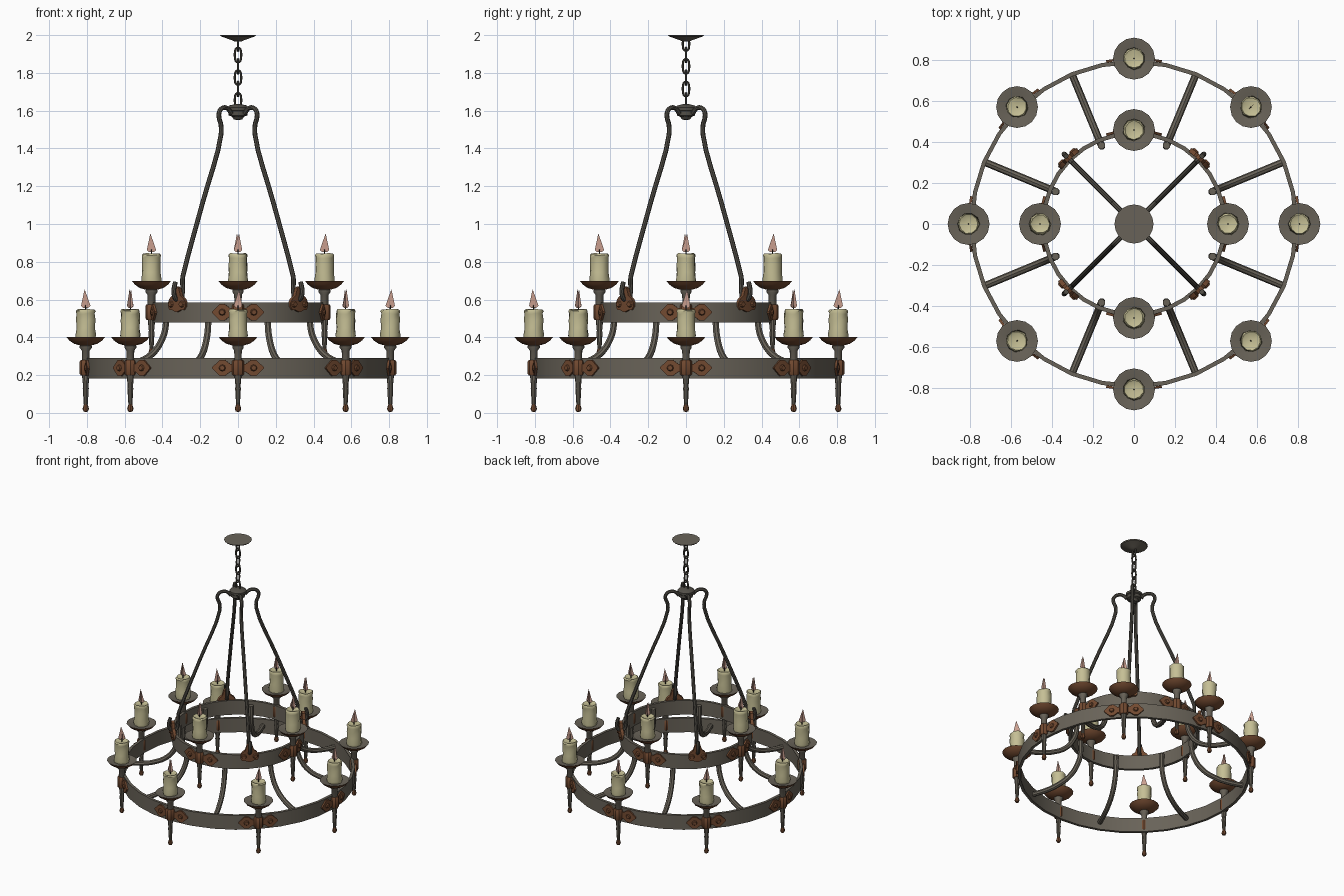
import bpy, bmesh, math, random
from math import pi, cos, sin

if "Cube" in bpy.data.objects:
    bpy.data.objects.remove(bpy.data.objects["Cube"])

random.seed(4)


def material(name, rgb):
    m = bpy.data.materials.new(name)
    m.diffuse_color = (*rgb, 1)
    m.use_nodes = True
    m.node_tree.nodes["Principled BSDF"].inputs["Base Color"].default_value = m.diffuse_color
    return m


IRON = material("weathered iron", (0.140, 0.124, 0.098))
DARK = material("dark iron", (0.085, 0.078, 0.064))
RUST = material("rusty brown", (0.170, 0.068, 0.030))
WAX = material("candle wax", (0.56, 0.52, 0.30))
FLAME = material("pale flame", (0.58, 0.34, 0.27))
WICK = material("burnt wick", (0.02, 0.017, 0.014))


def place(mesh, name, angles=(0,), dz=0, smooth=35):
    """One object per angle, turned about the z axis (parts are made on +x)."""
    for i, a in enumerate(angles):
        ob = bpy.data.objects.new(name if len(angles) == 1 else f"{name}_{i + 1}", mesh)
        bpy.context.collection.objects.link(ob)
        ob.location.z = dz
        ob.rotation_euler.z = a
        if i == 0 and smooth:
            bpy.ops.object.select_all(action='DESELECT')
            ob.select_set(True)
            bpy.context.view_layer.objects.active = ob
            bpy.ops.object.shade_smooth_by_angle(angle=math.radians(smooth))


def finish(bm, name, mats):
    bmesh.ops.recalc_face_normals(bm, faces=bm.faces)
    me = bpy.data.meshes.new(name)
    bm.to_mesh(me)
    bm.free()
    for m in mats:
        me.materials.append(m)
    return me


def lathe(name, profile, n, mats, x=0, closed=False, jitter=0, rule=None):
    """Spin (radius, z) points about a vertical axis at (x, 0)."""
    bm = bmesh.new()
    rows = []
    for r, z in profile:
        if r < 1e-5:
            rows.append([bm.verts.new((x, 0, z))] * n)
            continue
        row = []
        for k in range(n):
            rr = r * (1 + random.uniform(-jitter, jitter))
            a = 2 * pi * k / n
            row.append(bm.verts.new((x + rr * cos(a), rr * sin(a), z + random.uniform(-jitter, jitter) * 0.06)))
        rows.append(row)
    pairs = list(zip(rows, rows[1:])) + ([(rows[-1], rows[0])] if closed else [])
    for a, b in pairs:
        for k in range(n):
            j = (k + 1) % n
            vs = list(dict.fromkeys((a[k], a[j], b[j], b[k])))
            if len(vs) > 2:
                bm.faces.new(vs)
    bmesh.ops.recalc_face_normals(bm, faces=bm.faces)
    if rule:
        for f in bm.faces:
            f.material_index = rule(f)
    return finish(bm, name, mats)


def tube(name, pts, radius, mat, cyclic=False, res=4):
    """Round bar along a smooth path."""
    cu = bpy.data.curves.new(name, 'CURVE')
    cu.dimensions = '3D'
    cu.bevel_depth = radius
    cu.bevel_resolution = 2
    cu.use_fill_caps = True
    cu.resolution_u = res
    sp = cu.splines.new('BEZIER')
    sp.bezier_points.add(len(pts) - 1)
    for bp, p in zip(sp.bezier_points, pts):
        bp.co = p
        bp.handle_left_type = bp.handle_right_type = 'AUTO'
    sp.use_cyclic_u = cyclic
    ob = bpy.data.objects.new(name + "_path", cu)
    bpy.context.collection.objects.link(ob)
    bpy.context.view_layer.update()
    me = bpy.data.meshes.new_from_object(ob.evaluated_get(bpy.context.evaluated_depsgraph_get()))
    bpy.data.objects.remove(ob)
    me.materials.clear()
    me.materials.append(mat)
    return me


def strap(name, columns, radius, thick, z, rivets):
    """Curved plate hugging a ring: columns are (arc position, low, high), plus rivets."""
    bm = bmesh.new()
    rows = []
    for s, lo, hi in columns:
        a = s / radius
        rows.append([bm.verts.new((r * cos(a), r * sin(a), z + h))
                     for r, h in ((radius, lo), (radius + thick, lo), (radius + thick, hi), (radius, hi))])
    for a, b in zip(rows, rows[1:]):
        for k in range(4):
            bm.faces.new((a[k], a[(k + 1) % 4], b[(k + 1) % 4], b[k]))
    bm.faces.new(rows[0])
    bm.faces.new(rows[-1])
    for s, h in rivets:
        a, top = s / radius, None
        rings = []
        for rr, d in ((0.018, thick), (0.013, thick + 0.009)):
            ring = []
            for k in range(8):
                t = a + rr * cos(k * pi / 4) / radius
                ring.append(bm.verts.new(((radius + d) * cos(t), (radius + d) * sin(t), z + h + rr * sin(k * pi / 4))))
            rings.append(ring)
        for k in range(8):
            bm.faces.new((rings[0][k], rings[0][(k + 1) % 8], rings[1][(k + 1) % 8], rings[1][k]))
        bm.faces.new(rings[1])
    return finish(bm, name, [RUST])


EIGHT = [k * pi / 4 for k in range(8)]
FOUR = [k * pi / 2 for k in range(4)]
DIAG = [a + pi / 4 for a in FOUR]

# Two hoops, each with candle holders
for tier, R, dz, angles in (("outer", 0.80, 0.0, EIGHT), ("inner", 0.452, 0.295, FOUR)):
    x = R + 0.006
    place(lathe(tier + "_ring", [(R, 0.183), (R, 0.29), (R - 0.02, 0.29), (R - 0.02, 0.183)], 32, [IRON],
                closed=True), tier + "_ring", dz=dz)
    # pointed straps with rivets, and sleeve around the post
    cols = [(-0.135, -0.004, 0.004), (-0.095, -0.043, 0.043), (-0.07, -0.043, 0.043), (-0.042, -0.022, 0.022)]
    cols += [(0, -0.022, 0.022)] + [(-s, lo, hi) for s, lo, hi in reversed(cols)]
    place(strap(tier + "_strap", cols, R - 0.002, 0.012, 0.238, [(-0.082, 0), (0.082, 0)]),
          tier + "_strap", angles, dz)
    place(lathe(tier + "_sleeve", [(0, 0.198), (0.026, 0.198), (0.032, 0.206), (0.032, 0.272), (0.026, 0.28),
                                   (0, 0.28)], 8, [RUST], x), tier + "_sleeve", angles, dz)
    # tapered post with ball end
    place(lathe(tier + "_post", [(0.009, 0.035), (0.011, 0.05), (0.016, 0.13), (0.014, 0.14), (0.02, 0.20),
                                 (0.021, 0.33), (0.032, 0.345), (0.032, 0.355), (0.022, 0.365)], 10, [IRON], x),
          tier + "_post", angles, dz)
    place(lathe(tier + "_finial", [(0, 0.004), (0.012, 0.008), (0.017, 0.022), (0.013, 0.036), (0.009, 0.05)],
                8, [RUST], x), tier + "_finial", angles, dz)
    # drip tray: rusty underneath, iron on top
    place(lathe(tier + "_tray", [(0, 0.355), (0.03, 0.357), (0.062, 0.366), (0.088, 0.384), (0.102, 0.402),
                                 (0.094, 0.402), (0.06, 0.392), (0, 0.39)], 16, [IRON, RUST], x,
                rule=lambda f: 1 if f.normal.z < 0 else 0), tier + "_tray", angles, dz)
    # uneven candle and wick
    place(lathe(tier + "_candle", [(0.05, 0.388), (0.053, 0.41), (0.049, 0.45), (0.050, 0.49), (0.049, 0.525),
                                   (0.052, 0.54), (0.046, 0.548), (0.036, 0.543), (0, 0.54)], 10, [WAX], x,
                jitter=0.05), tier + "_candle", angles, dz, 50)
    place(lathe(tier + "_wick", [(0.004, 0.535), (0.003, 0.568), (0, 0.57)], 5, [WICK], x),
          tier + "_wick", angles, dz)
    # flame made of two crossed leaves
    bm = bmesh.new()
    leaf = [(-0.012, 0.556), (0.013, 0.556), (0.025, 0.567), (0.006, 0.655), (-0.025, 0.567)]
    bm.faces.new([bm.verts.new((x + s, 0, z)) for s, z in leaf])
    bm.faces.new([bm.verts.new((x, s * 0.9, z)) for s, z in leaf])
    place(finish(bm, tier + "_flame", [FLAME]), tier + "_flame", angles, dz, 0)

# Curved struts joining the hoops
path = [(0.414, 0.56), (0.413, 0.47), (0.435, 0.39), (0.495, 0.31), (0.59, 0.262), (0.68, 0.243), (0.785, 0.238)]
place(tube("strut", [(r, 0, z) for r, z in path], 0.018, IRON), "strut", [a + pi / 8 for a in EIGHT])

# Hanging rods hooked at both ends
path = [(0.05, 1.585), (0.075, 1.61), (0.108, 1.616), (0.136, 1.60), (0.143, 1.57), (0.128, 1.525), (0.128, 1.47),
        (0.27, 1.10), (0.40, 0.76), (0.415, 0.71), (0.415, 0.64), (0.432, 0.60), (0.46, 0.60), (0.48, 0.63),
        (0.478, 0.665), (0.468, 0.692)]
path[7] = (0.268, 1.105)
place(tube("hanging_rod", [(r, 0, z) for r, z in path], 0.0125, DARK), "hanging_rod", DIAG)

# Brackets the rods hook into
cols = [(-0.062, -0.012, 0.008), (-0.05, -0.03, 0.03), (-0.03, -0.03, 0.045), (-0.018, -0.036, 0.085),
        (0, -0.042, 0.095), (0.018, -0.036, 0.085), (0.03, -0.03, 0.045), (0.05, -0.03, 0.03), (0.062, -0.012, 0.008)]
place(strap("rod_bracket", cols, 0.442, 0.022, 0.575, [(-0.038, 0), (0.038, 0)]), "rod_bracket", DIAG)

# Hub
place(lathe("hub", [(0, 1.55), (0.022, 1.553), (0.032, 1.568), (0.05, 1.575), (0.05, 1.597), (0.058, 1.602),
                    (0.058, 1.618), (0.045, 1.628), (0.018, 1.634), (0, 1.636)], 14, [DARK]), "hub")

# Chain of alternating links
for i in range(6):
    zc = 1.655 + i * 0.06
    link = [(0.015, 0.022), (0.010, 0.034), (0, 0.038), (-0.010, 0.034), (-0.015, 0.022),
            (-0.015, -0.022), (-0.010, -0.034), (0, -0.038), (0.010, -0.034), (0.015, -0.022)]
    place(tube("chain_link", [(s, 0, zc + z) for s, z in link], 0.006, DARK, True, 2),
          f"chain_link_{i + 1}", [i % 2 * pi / 2])

# Ceiling canopy
place(lathe("ceiling_canopy", [(0, 1.965), (0.02, 1.967), (0.035, 1.974), (0.09, 1.993), (0.095, 2.0), (0, 2.0)],
            20, [IRON]), "ceiling_canopy")
